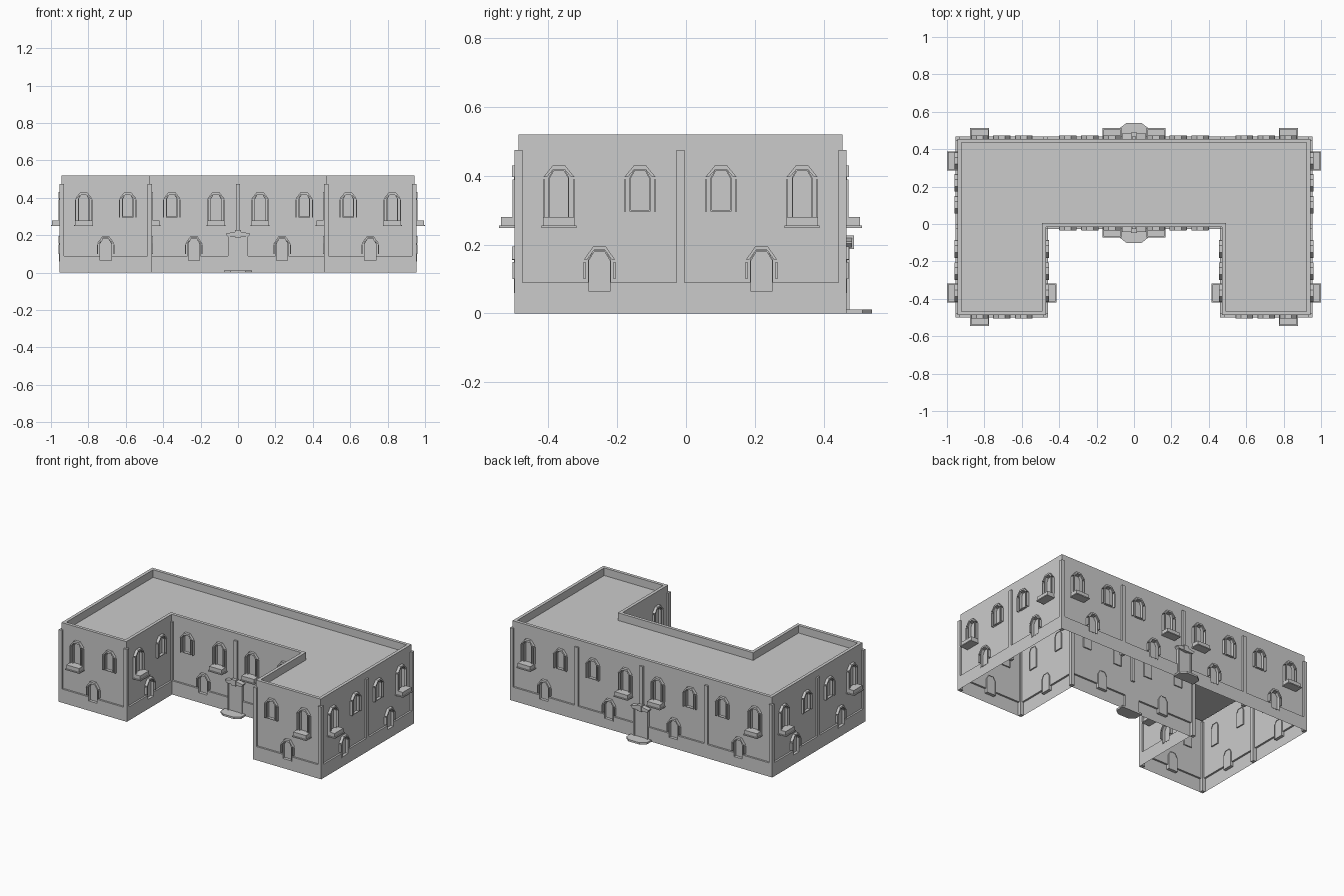
import bpy, bmesh
from math import radians
from mathutils import Matrix, Vector

if "Cube" in bpy.data.objects:
    bpy.data.objects.remove(bpy.data.objects["Cube"])

M = 0.4715           # bay module
YC = -0.016          # courtyard wall line
H, ROOF, PL, PD = 0.52, 0.47, 0.09, 0.012
parts = {}


def get(name):
    return parts.setdefault(name, bmesh.new())


def sheet(name, mat, loops, out, back=None):
    """Fill outline loops (u, z) at a distance out from the wall; with back, make a solid."""
    bm = get(name)
    made, rings = [], []
    for d in ([out] if back is None else [out, back]):
        edges, ring = [], []
        for lp in loops:
            vs = [bm.verts.new(mat @ Vector((u, -d, z))) for u, z in lp]
            edges += [bm.edges.new((vs[i], vs[i - 1])) for i in range(len(vs))]
            ring.append(vs)
        rings.append(ring)
        res = bmesh.ops.triangle_fill(bm, edges=edges, use_beauty=True)
        made += [g for g in res['geom'] if isinstance(g, bmesh.types.BMFace)]
    if back is None:
        n = mat.to_3x3() @ Vector((0, -1, 0))
        for f in made:
            f.normal_update()
            if f.normal.dot(n) < 0:
                f.normal_flip()
        return
    for a, b in zip(*rings):
        for i in range(len(a)):
            made.append(bm.faces.new((a[i - 1], a[i], b[i], b[i - 1])))
    bmesh.ops.recalc_face_normals(bm, faces=made)


def rect(u0, u1, z0, z1):
    return [(u0, z0), (u1, z0), (u1, z1), (u0, z1)]


def arch(c, hw, z0, zs, ht, zt):
    return [(c - hw, z0), (c + hw, z0), (c + hw, zs), (c + ht, zt), (c - ht, zt), (c - hw, zs)]


def window(mat, c, hw, z0, zs, zt, strip0):
    """Frame, recessed pane, side strips and faceted hood; returns the opening."""
    outer = arch(c, hw, z0, zs, 0.017, zt)
    inner = arch(c, hw - 0.004, z0 + 0.004, zs - 0.001, 0.015, zt - 0.004)
    sheet("window_frames", mat, [outer, inner], 0.013, -0.008)
    sheet("window_panes", mat, [inner], -0.006)
    for s in (-1, 1):
        sheet("window_strips", mat, [rect(c + s * 0.041, c + s * 0.047, strip0, zs - 0.005)], 0.017, 0)
    hood = [(c - 0.045, zs + 0.002), (c - 0.018, zt + 0.012), (c + 0.018, zt + 0.012), (c + 0.045, zs + 0.002),
            (c + 0.036, zs + 0.001), (c + 0.016, zt + 0.001), (c - 0.016, zt + 0.001), (c - 0.036, zs + 0.001)]
    sheet("window_hoods", mat, [hood], 0.018, 0)
    return outer


def bay(cx, cy, ang, ledge):
    mat = Matrix.Translation((cx * M, YC + cy * M, 0)) @ Matrix.Rotation(radians(ang), 4, 'Z')
    h = M / 2
    holes = []
    for s in (-1, 1):
        c = s * M / 4
        has = s == ledge
        holes.append(window(mat, c, 0.03, 0.27 if has else 0.296, 0.395, 0.418, 0.28 if has else 0.296))
        if has:  # window ledge with wider bottom slab
            sheet("ledge_boxes", mat, [rect(c - 0.046, c + 0.046, 0.254, 0.28)], 0.051, 0)
            sheet("ledge_slabs", mat, [rect(c - 0.051, c + 0.051, 0.248, 0.255)], 0.057, 0)
    w = 0.034
    low = window(mat, 0, w, 0.06, 0.155, 0.183, 0.1)
    # upper wall and plinth, both notched around the lower window
    wall = [(-h, PL), (-w, PL)] + [low[5], low[4], low[3], low[2]] + [(w, PL), (h, PL), (h, H), (-h, H)]
    sheet("walls", mat, [wall] + holes, 0)
    k = h - 0.01
    sheet("plinth", mat, [[(-k, 0), (k, 0), (k, PL), (w, PL), (w, 0.06), (-w, 0.06), (-w, PL), (-k, PL)]], PD)
    bm = get("plinth")
    for a, b in ((-k, -w), (w, k)):
        bm.faces.new([bm.verts.new(mat @ Vector(p)) for p in
                      ((a, -PD, PL), (b, -PD, PL), (b, 0, PL), (a, 0, PL))])


def entrance(y, ang):
    mat = Matrix.Translation((0, y, 0)) @ Matrix.Rotation(radians(ang), 4, 'Z')
    sheet("doors", mat, [rect(-0.044, 0.044, 0.012, 0.192)], 0.014, 0)
    for s in (-1, 1):
        sheet("door_posts", mat, [rect(s * 0.043, s * 0.053, 0.012, 0.195)], 0.02, 0)
    # canopy with low gable and keystone
    sheet("door_canopies", mat, [[(-0.053, 0.192), (0.053, 0.192), (0.064, 0.203), (0.064, 0.209),
                                  (0, 0.222), (-0.064, 0.209), (-0.064, 0.203)]], 0.028, 0)
    sheet("keystones", mat, [rect(-0.016, 0.016, 0.188, 0.227)], 0.033, 0)
    # chamfered doorstep, drawn flat and raised
    flat = mat @ Matrix.Rotation(radians(90), 4, 'X')
    step = [(-0.075, 0), (-0.075, -0.058), (-0.04, -0.085), (0.04, -0.085), (0.075, -0.058), (0.075, 0)]
    sheet("doorsteps", mat @ Matrix.Rotation(radians(-90), 4, 'X'), [step], 0.0, 0.012)


# wall bays: centre in modules, facing angle, side of the ledge window
BAYS = [(-1.5, -1, 0, -1), (1.5, -1, 0, 1), (-.5, 0, 0, 1), (.5, 0, 0, -1),
        (1.5, 1, 180, -1), (.5, 1, 180, 1), (-.5, 1, 180, -1), (-1.5, 1, 180, 1),
        (2, -.5, 90, -1), (2, .5, 90, 1), (-2, -.5, -90, 1), (-2, .5, -90, -1),
        (-1, -.5, 90, -1), (1, -.5, -90, 1)]
for b in BAYS:
    bay(*b)

# pilasters on every bay line
NODES = [(x, 1) for x in range(-2, 3)] + [(x, -1) for x in (-2, -1, 1, 2)] + \
        [(x, 0) for x in range(-2, 3)]
for nx, ny in NODES:
    z0 = 0.2 if nx == 0 else 0
    mat = Matrix.Translation((nx * M, YC + ny * M, 0))
    sheet("pilasters", mat, [rect(-PD, PD, z0, 0.475)], PD, -PD)

entrance(YC, 0)
entrance(YC + M, 180)


# roof and parapet follow the U-shaped outline
def outline(d, z):
    a, c = 2 * M - d, M + d
    f, k, r = YC - M + d, YC + d, YC + M - d
    return [(-a, f, z), (-c, f, z), (-c, k, z), (c, k, z), (c, f, z), (a, f, z), (a, r, z), (-a, r, z)]


bm = get("roof_and_parapet")
rings = [[bm.verts.new(p) for p in outline(d, z)] for d, z in ((0, H), (0.021, H), (0.021, ROOF))]
for a, b in zip(rings, rings[1:]):
    for i in range(8):
        bm.faces.new((a[i - 1], a[i], b[i], b[i - 1]))
bm.faces.new(rings[2])

for name, bm in parts.items():
    me = bpy.data.meshes.new(name)
    bm.to_mesh(me)
    bm.free()
    bpy.context.collection.objects.link(bpy.data.objects.new(name, me))
